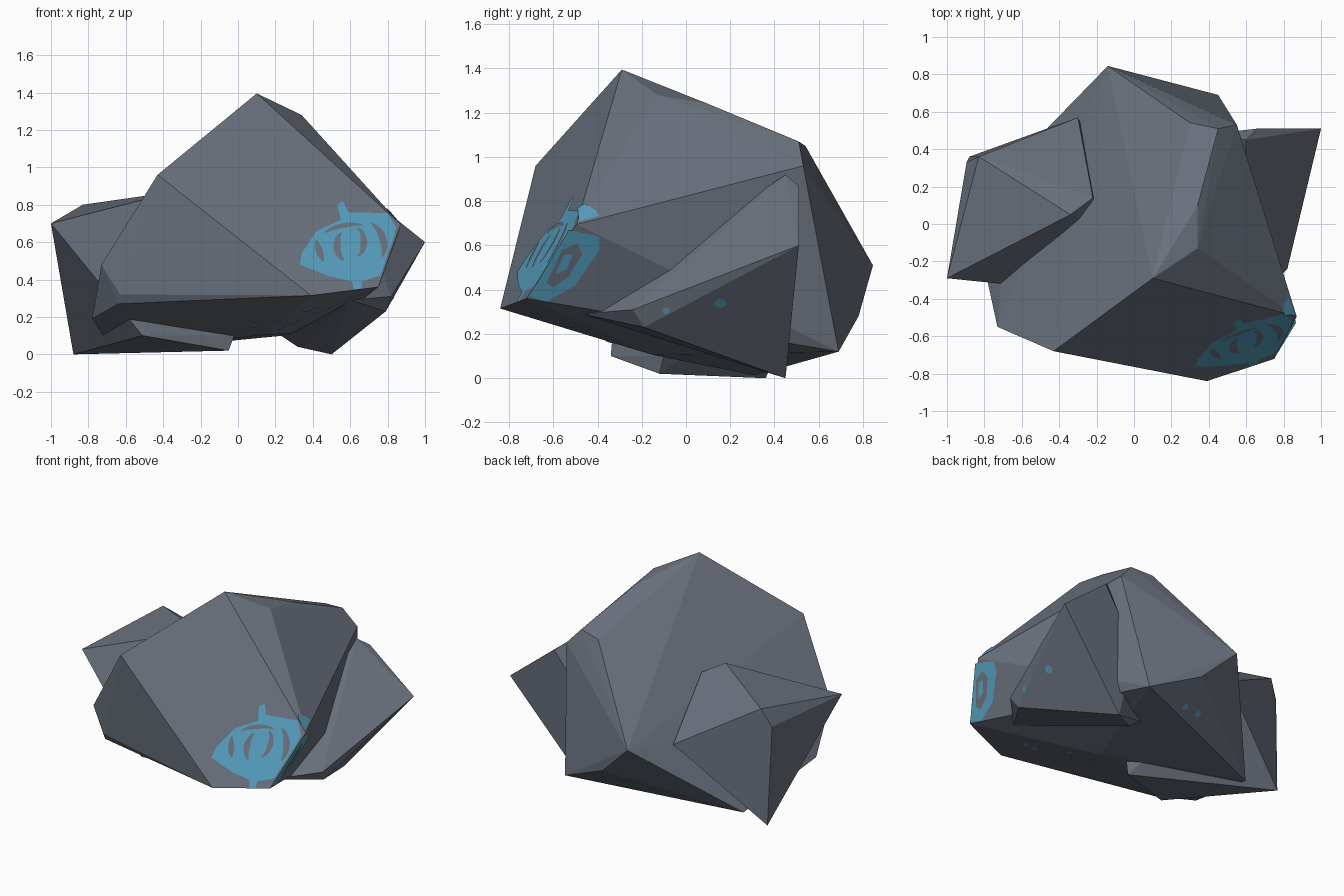
import bpy, bmesh, math
from mathutils import Vector
from mathutils.bvhtree import BVHTree

cube = bpy.data.objects.get("Cube")
if cube:
    bpy.data.objects.remove(cube)


def material(name, color):
    m = bpy.data.materials.new(name)
    m.use_nodes = True
    m.diffuse_color = color
    bsdf = next(n for n in m.node_tree.nodes if n.type == 'BSDF_PRINCIPLED')
    bsdf.inputs["Base Color"].default_value = color
    bsdf.inputs["Roughness"].default_value = 0.9
    return m


STONE = material("slate_grey", (0.143, 0.165, 0.205, 1))
PAINT = material("cyan_paint", (0.09, 0.34, 0.51, 1))


def finish(bm, name, mat):
    mesh = bpy.data.meshes.new(name)
    bm.to_mesh(mesh)
    bm.free()
    mesh.materials.append(mat)
    ob = bpy.data.objects.new(name, mesh)
    bpy.context.collection.objects.link(ob)
    return ob


def rock(name, corners):
    """Faceted stone: the convex hull of a few corner points."""
    bm = bmesh.new()
    for c in corners:
        bm.verts.new(c)
    hull = bmesh.ops.convex_hull(bm, input=bm.verts[:])
    loose = set(hull["geom_interior"]) | set(hull["geom_unused"])
    bmesh.ops.delete(bm, geom=[v for v in loose if isinstance(v, bmesh.types.BMVert)],
                     context='VERTS')
    bmesh.ops.dissolve_limit(bm, angle_limit=math.radians(1.5),
                             verts=bm.verts[:], edges=bm.edges[:])
    bmesh.ops.recalc_face_normals(bm, faces=bm.faces[:])
    return finish(bm, name, STONE)


# Main boulder
peak, brow = (0.10, -0.29, 1.395), (-0.43, -0.68, 0.96)
chin, jaw, cheek = (0.39, -0.84, 0.315), (0.75, -0.721, 0.36), (0.87, -0.495, 0.695)
shoulder, heel = (0.55, 0.53, 0.96), (0.45, 0.69, 0.12)
ridge = (0.34, -0.13, 1.28)
main_corners = [
    peak, brow, chin, jaw, cheek, shoulder, heel, ridge,
    (0.34, 0.10, 1.24), (0.45, 0.51, 1.07), (0.30, 0.54, 1.05),
    (-0.14, 0.845, 0.51), (0.10, 0.78, 0.28),
    (-0.73, -0.55, 0.48), (-0.63, -0.58, 0.32), (-0.64, -0.55, 0.27),
    (-0.78, -0.32, 0.19), (-0.66, 0.31, 0.013), (0.15, -0.15, 0.105),
]
main_rock = rock("main_boulder", main_corners)

# Smaller stones leaning on each side
rock("right_stone", [
    (-1, -0.29, 0.70), (-0.83, 0.36, 0.80), (-0.895, 0.33, 0.68), (-0.30, 0.57, 0.49),
    (-0.22, 0.14, 0.81), (-0.34, 0.05, 0.87), (-0.88, 0.36, 0),
    (-0.51, -0.34, 0.10), (-0.05, -0.12, 0.02), (-0.02, -0.10, 0.10),
])
left_stone = rock("left_stone", [
    (1, 0.51, 0.60), (0.60, 0.45, 0.92), (0.66, 0.51, 0.87), (0.82, -0.24, 0.31),
    (0.60, -0.47, 0.29), (0.79, -0.19, 0.23), (0.50, 0.45, 0), (0.32, 0.33, 0.04),
    (0.23, 0.34, 0.1), (0.40, 0.48, 0.5),
])


# Flat painted plates laid on a facet of the main boulder
class Facet:
    def __init__(self, a, b, c, axis):
        a, b, c = map(Vector, (a, b, c))
        self.n = (b - a).cross(c - a).normalized()
        if self.n.dot(a - Vector((0, 0, 0.5))) < 0:
            self.n.negate()
        self.reach = max(self.n.dot(Vector(p)) for p in main_corners)
        self.axis = axis

    def place(self, u, z, lift):
        p = Vector((u, 0, z)) if self.axis == 1 else Vector((0, u, z))
        p[self.axis] = (self.reach + lift - self.n.dot(p)) / self.n[self.axis]
        return p

    def plate(self, name, outline, mat, lift):
        bm = bmesh.new()
        f = bm.faces.new([bm.verts.new(self.place(u, z, lift)) for u, z in outline])
        f.normal_update()
        if f.normal.dot(self.n) < 0:
            f.normal_flip()
        return finish(bm, name, mat)


def crescent(cx, cz, rx, rz, start, end, width):
    """Tapered arc outline, angles in degrees."""
    outer, inner = [], []
    for i in range(9):
        t = i / 8
        a = math.radians(start + (end - start) * t)
        w = width * (0.25 + 0.75 * math.sin(math.pi * t))
        outer.append((cx + rx * math.cos(a), cz + rz * math.sin(a)))
        inner.append((cx + (rx - w) * math.cos(a), cz + (rz - w) * math.sin(a)))
    return outer + inner[::-1]


front = Facet(peak, brow, chin, 1)
flank = Facet(jaw, cheek, heel, 0)
upper = Facet(cheek, shoulder, ridge, 0)

# Eye-shaped emblem on the front facet
front.plate("emblem_front", [
    (0.33, 0.48), (0.34, 0.54), (0.42, 0.66), (0.55, 0.72), (0.53, 0.80), (0.56, 0.82),
    (0.59, 0.76), (0.80, 0.755), (0.845, 0.68), (0.835, 0.63), (0.76, 0.42), (0.66, 0.39),
    (0.66, 0.352), (0.62, 0.348), (0.61, 0.39), (0.48, 0.42)], PAINT, 0.002)
gaps = [
    (0.60, 0.58, 0.19, 0.13, 165, 220, 0.04),
    (0.61, 0.59, 0.19, 0.14, -30, 55, 0.04),
    (0.60, 0.58, 0.09, 0.09, 125, 245, 0.04),
    (0.63, 0.60, 0.06, 0.08, -80, 80, 0.035),
    (0.60, 0.56, 0.18, 0.145, 68, 140, 0.025),
]
for i, gap in enumerate(gaps):
    front.plate(f"emblem_gap_{i}", crescent(*gap), STONE, 0.004)

# Emblem wrapping on to the flank
flank.plate("emblem_flank", [
    (-0.71, 0.37), (-0.53, 0.67), (-0.39, 0.64), (-0.39, 0.58), (-0.50, 0.42),
    (-0.63, 0.345)], PAINT, 0.002)
flank.plate("flank_gap", [
    (-0.63, 0.43), (-0.56, 0.58), (-0.49, 0.61), (-0.47, 0.56), (-0.53, 0.46),
    (-0.60, 0.41)], STONE, 0.004)
flank.plate("flank_pupil", [
    (-0.59, 0.47), (-0.55, 0.56), (-0.51, 0.56), (-0.54, 0.49)], PAINT, 0.006)
upper.plate("emblem_tip", [
    (-0.485, 0.71), (-0.49, 0.77), (-0.46, 0.79), (-0.41, 0.76), (-0.39, 0.735)],
    PAINT, 0.002)


# Paint specks dropped on to the stone surfaces along a direction
def speck(name, target, point, outward, radius):
    tree = BVHTree.FromPolygons([v.co for v in target.data.vertices],
                                [p.vertices for p in target.data.polygons])
    out = Vector(outward).normalized()
    hit, normal, _, _ = tree.ray_cast(Vector(point) + out * 3, -out)
    if hit is None:
        return
    bm = bmesh.new()
    bmesh.ops.create_circle(bm, cap_ends=True, segments=10, radius=radius)
    turn = normal.to_track_quat('Z', 'Y')
    for v in bm.verts:
        v.co = turn @ v.co + hit + normal * 0.003
    finish(bm, name, PAINT)


for i, (x, y) in enumerate([(0.08, -0.30), (0.24, -0.34), (0.37, -0.53), (0.43, -0.55)]):
    speck(f"speck_under_{i}", main_rock, (x, y, 0), (0, 0, -1), 0.024)
speck("speck_left", left_stone, (0, 0.155, 0.34), (1, 0, 0), 0.028)
speck("speck_left_small", left_stone, (0, -0.09, 0.305), (1, 0, 0), 0.016)
for i, point in enumerate([(0.09, 0.61, 0.14), (-0.04, 0.58, 0.15)]):
    speck(f"speck_back_{i}", main_rock, point, (0.56, 0.66, -0.5), 0.022)
